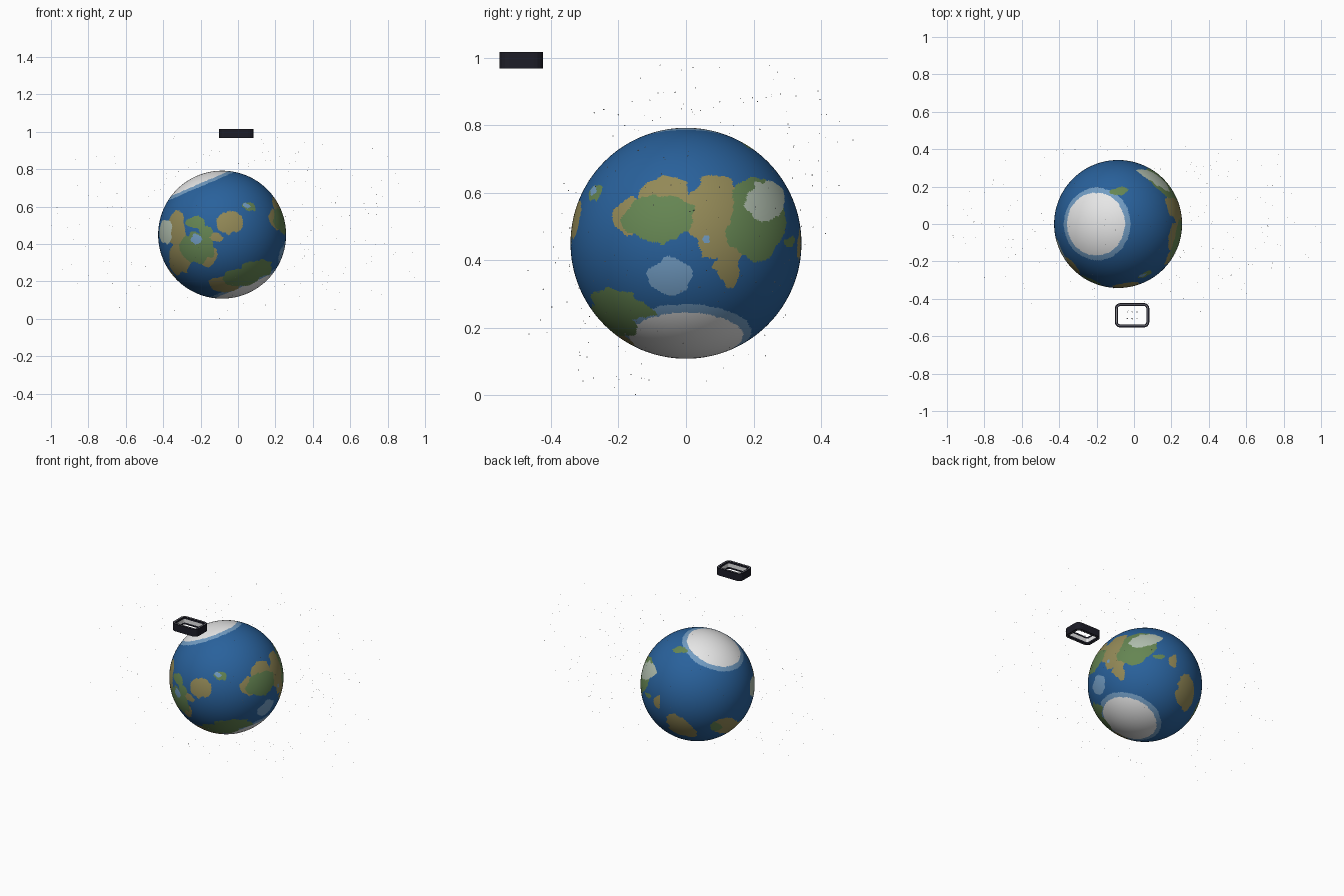
import bpy, bmesh, math, random
from mathutils import Vector, Matrix, noise

random.seed(4)
cube = bpy.data.objects.get("Cube")
if cube:
    bpy.data.objects.remove(cube, do_unlink=True)

CENTRE = Vector((-0.085, 0, 0.45))
RADIUS = 0.342
TILT = math.radians(23.4)
POLE = Vector((-math.sin(TILT), 0, math.cos(TILT)))


def material(name, *rgb):
    mat = bpy.data.materials.new(name)
    mat.use_nodes = True
    mat.diffuse_color = (*rgb, 1)
    mat.node_tree.nodes["Principled BSDF"].inputs["Base Color"].default_value = (*rgb, 1)
    return mat


OCEAN, SHALLOW, ICE, TAN, GREEN, PALE = range(6)
globe_mats = [
    material("ocean blue", 0.022, 0.12, 0.33),
    material("shallow water blue", 0.165, 0.33, 0.54),
    material("polar ice white", 0.8, 0.8, 0.8),
    material("dry land tan", 0.29, 0.25, 0.095),
    material("forest green", 0.13, 0.235, 0.085),
    material("highland pale grey", 0.44, 0.52, 0.43),
]
dark = material("frame charcoal", 0.012, 0.012, 0.02)
white = material("light white", 0.95, 0.95, 0.95)
grey = material("trim grey", 0.25, 0.25, 0.27)


def make_object(name, bm, mats):
    mesh = bpy.data.meshes.new(name)
    bm.to_mesh(mesh)
    bm.free()
    for mat in mats:
        mesh.materials.append(mat)
    obj = bpy.data.objects.new(name, mesh)
    bpy.context.collection.objects.link(obj)
    return obj


class Side:
    """A direction around the globe, on which oval regions are laid out."""

    def __init__(self, turn, lift):
        frame = Matrix.Rotation(math.radians(turn), 3, "Z") @ Matrix.Rotation(math.radians(-lift), 3, "X")
        self.right, self.back, self.up = frame.col
        self.regions = []

    def region(self, colour, x, y, half_width, half_height):
        """Oval in percent of the globe radius; later ovals lie over earlier ones."""
        self.regions.append((colour, x / 100, y / 100, half_width / 100, half_height / 100))

    def paint(self, d, colour):
        if d.dot(self.back) < 0:
            u, v = d.dot(self.right), d.dot(self.up)
            for layer, x, y, w, h in self.regions:
                if ((u - x) / w) ** 2 + ((v - y) / h) ** 2 < 1:
                    colour = layer
        return colour


front, east, back, under = Side(0, 0), Side(90, 0), Side(216, 25), Side(142, -29)

# Eastern continent: dry ground, forests, highland and lakes
east.region(TAN, -44, 23, 20, 16)
east.region(TAN, -16, 35, 24, 23)
east.region(TAN, 26, 24, 24, 36)
east.region(TAN, 36, -18, 11, 20)
east.region(GREEN, 60, 20, 27, 36)
east.region(GREEN, -22, 22, 33, 20)
east.region(TAN, 23, 32, 17, 20)
east.region(PALE, 70, 36, 17, 17)
east.region(GREEN, 90, 3, 4, 5)
east.region(SHALLOW, 16, 4, 4, 4)
east.region(SHALLOW, -14, -29, 20, 16)

# Western continent
front.region(TAN, -71, 10, 15, 27)
front.region(TAN, -66, -36, 17, 27)
front.region(TAN, -20, -4, 21, 10)
front.region(TAN, -22, -34, 12, 18)
front.region(GREEN, -40, -20, 26, 24)
front.region(GREEN, -40, 18, 14, 10)
front.region(GREEN, -24, 6, 10, 10)
front.region(PALE, -88, 5, 10, 19)
front.region(SHALLOW, -40, -6, 10, 8)

# Middle islands and the southern land
front.region(TAN, 13, 20, 21, 18)
front.region(GREEN, 43, 44, 9, 9)
front.region(SHALLOW, 40, 45, 5, 5)
front.region(TAN, 4, -77, 24, 13)
front.region(GREEN, 28, -68, 28, 13)
front.region(GREEN, 54, -54, 24, 14)

# Far islands
under.region(TAN, 69, -13, 16, 32)
under.region(TAN, 46, 39, 7, 12)
back.region(GREEN, -31, 60, 13, 5)
back.region(TAN, 52, -74, 28, 13)
back.region(GREEN, 32, -74, 10, 8)


def surface_colour(d):
    fine = noise.noise_vector(d * 13) * 0.03
    from_pole = math.degrees(math.acos(min(1, abs((d + fine / 2).normalized().dot(POLE)))))
    colour = ICE if from_pole < 29.5 else SHALLOW if from_pole < 34.5 else OCEAN
    ragged = (d + noise.noise_vector(d * 6) * 0.05 + fine).normalized()
    for side in (front, east, back, under):
        colour = side.paint(ragged, colour)
    return colour


# Globe
bm = bmesh.new()
bmesh.ops.create_icosphere(bm, subdivisions=7, radius=RADIUS)
for face in bm.faces:
    face.smooth = True
    face.material_index = surface_colour(face.calc_center_median().normalized())
globe = make_object("globe", bm, globe_mats)
globe.location = CENTRE

# Floating frame: a rounded rectangular ring with grey trim lines and a white lining between dark lips
FRAME = Vector((-0.01, -0.488, 0.992))
HALF = 0.024


def rounded_loop(inset, steps=5):
    half_x, half_y, corner = 0.092 - inset, 0.065 - inset, 0.028 - inset
    loop = []
    for quarter, (sx, sy) in enumerate([(1, 1), (-1, 1), (-1, -1), (1, -1)]):
        for i in range(steps):
            t = math.pi / 2 * (quarter + i / (steps - 1))
            loop.append((sx * (half_x - corner) + corner * math.cos(t),
                         sy * (half_y - corner) + corner * math.sin(t)))
    return loop


# Cross-section going round the ring: inset, height, colour of the band that follows
DARK, WHITE, GREY = range(3)
upper = [(0, HALF, DARK), (0.007, HALF, GREY), (0.010, HALF, DARK), (0.016, HALF, DARK),
         (0.016, HALF / 2, WHITE)]
after = [DARK, DARK, GREY, DARK, DARK]
lower = [(inset, -z, colour) for (inset, z, _), colour in zip(reversed(upper), after)]
section = upper + lower
bm = bmesh.new()
rows = [[bm.verts.new((x, y, z)) for x, y in rounded_loop(inset)] for inset, z, _ in section]
for r, row in enumerate(rows):
    following = rows[(r + 1) % len(rows)]
    for i in range(len(row)):
        j = (i + 1) % len(row)
        face = bm.faces.new((row[i], row[j], following[j], following[i]))
        face.material_index = section[r][2]
bmesh.ops.recalc_face_normals(bm, faces=bm.faces)
frame = make_object("floating_frame", bm, [dark, white, grey])
frame.location = FRAME


def specks(name, places, size, mat):
    bm = bmesh.new()
    for place in places:
        bmesh.ops.create_icosphere(bm, subdivisions=1, radius=size * random.uniform(0.5, 1.2),
                                   matrix=Matrix.Translation(place))
    make_object(name, bm, [mat])


# Small pods hovering inside the frame
specks("frame_pods", [FRAME + Vector((x * 0.026, y * 0.018, 0))
                      for x in (-1, 0, 1) for y in (-1, 1)], 0.005, dark)

# Drifting stars around the globe, leaning back toward the top
stars = [Vector((-0.998, 0.1, 0.5)), Vector((0.998, -0.1, 0.6)), Vector((-0.1, -0.15, 0.002))]
while len(stars) < 260:
    d = Vector([random.uniform(-1, 1) for _ in range(3)])
    place = Vector((d.x * 0.98, d.y * 0.43 + d.z * 0.14, 0.5 + d.z * 0.48))
    if d.length < 1.15 and place.z > 0.01 and (place - CENTRE).length > RADIUS + 0.01:
        stars.append(place)
specks("stars", stars, 0.0018, white)
